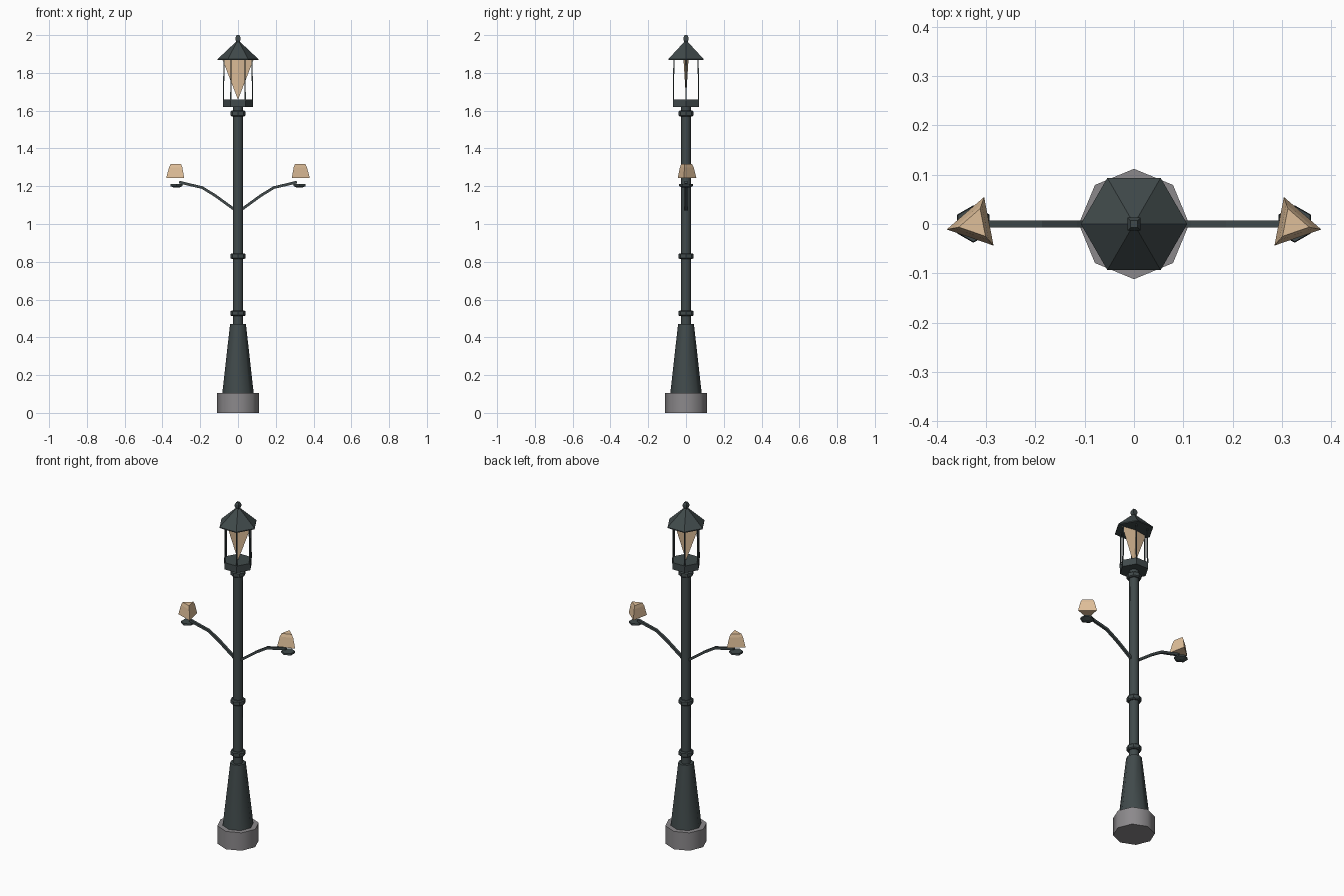
import bpy, bmesh, math
from mathutils import Vector

cube = bpy.data.objects.get("Cube")
if cube:
    bpy.data.objects.remove(cube, do_unlink=True)


def material(name, rgb):
    m = bpy.data.materials.new(name)
    m.use_nodes = True
    m.diffuse_color = (*rgb, 1)
    m.node_tree.nodes["Principled BSDF"].inputs["Base Color"].default_value = (*rgb, 1)
    return m


IRON = material("dark iron", (0.052, 0.068, 0.07))
STONE = material("grey stone", (0.26, 0.25, 0.26))
LAMP = material("warm lamp", (0.74, 0.52, 0.32))


def finish(name, bm, mat, smooth=None):
    bmesh.ops.recalc_face_normals(bm, faces=bm.faces)
    mesh = bpy.data.meshes.new(name)
    bm.to_mesh(mesh)
    bm.free()
    mesh.materials.append(mat)
    ob = bpy.data.objects.new(name, mesh)
    bpy.context.collection.objects.link(ob)
    if smooth:
        bpy.ops.object.select_all(action='DESELECT')
        ob.select_set(True)
        bpy.context.view_layer.objects.active = ob
        bpy.ops.object.shade_smooth_by_angle(angle=math.radians(smooth))
    return ob


def turned(name, profile, sides, mat, at=(0, 0), turn=0, flip=1, squash=1, smooth=None):
    """Stack of regular rings (radius, height), capped at both ends."""
    bm = bmesh.new()
    rings = []
    for r, z in profile:
        angles = [math.radians(turn) + math.tau * i / sides for i in range(sides)]
        rings.append([bm.verts.new((at[0] + flip * r * math.cos(a),
                                    at[1] + squash * r * math.sin(a), z)) for a in angles])
    for low, high in zip(rings, rings[1:]):
        for i in range(sides):
            j = (i + 1) % sides
            bm.faces.new((low[i], low[j], high[j], high[i]))
    bm.faces.new(rings[0])
    bm.faces.new(rings[-1])
    return finish(name, bm, mat, smooth)


def rod(name, points, radius, sides, mat):
    """Tube in the plane through the post axis, following the points."""
    bm = bmesh.new()
    pts = [Vector(p) for p in points]
    rings = []
    for i, p in enumerate(pts):
        d = (pts[min(i + 1, len(pts) - 1)] - pts[max(i - 1, 0)]).normalized()
        u = d.cross(Vector((0, 1, 0))).normalized()
        v = d.cross(u)
        rings.append([bm.verts.new(p + radius * (u * math.cos(a) + v * math.sin(a)))
                      for a in (math.tau * (k + 0.5) / sides for k in range(sides))])
    for a, b in zip(rings, rings[1:]):
        for k in range(sides):
            n = (k + 1) % sides
            bm.faces.new((a[k], a[n], b[n], b[k]))
    bm.faces.new(rings[0])
    bm.faces.new(rings[-1])
    return finish(name, bm, mat)


# Footing and post
turned("stone_footing", [(0.112, 0), (0.112, 0.105)], 8, STONE, smooth=50)
turned("tapered_plinth", [(0.083, 0.105), (0.042, 0.47)], 8, IRON, smooth=50)
turned("post", [(0.027, 0.46), (0.026, 1.63)], 8, IRON, smooth=50)
for i, z in enumerate((0.527, 0.83, 1.585)):
    turned(f"post_collar_{i + 1}", [(0.034, z - 0.015), (0.04, z - 0.01),
                                    (0.04, z + 0.01), (0.034, z + 0.015)], 8, IRON)

# Lantern
turned("lantern_tray", [(0.08, 1.62), (0.08, 1.66)], 6, IRON)
for i in range(6):
    a = math.tau * i / 6
    c, s = math.cos(a), math.sin(a)
    rod(f"lantern_bar_{i + 1}", [(0.077 * c, 0.077 * s, 1.655),
                                 (0.074 * c, 0.074 * s, 1.875)], 0.004, 4, IRON)
turned("lantern_glow", [(0.001, 1.66), (0.083, 1.872)], 4, LAMP, squash=0.16)
turned("lantern_roof", [(0.108, 1.868), (0.108, 1.873), (0.008, 1.967)], 6, IRON)
turned("roof_finial", [(0.01, 1.958), (0.018, 1.975), (0.018, 1.987), (0.01, 2.0)],
       4, IRON, turn=45)

# Side arms with cups and shades
for side, s in (("left", 1), ("right", -1)):
    rod(f"{side}_arm", [(s * x, 0, z) for x, z in
                        ((0.01, 1.07), (0.12, 1.15), (0.19, 1.193), (0.25, 1.207), (0.312, 1.222))],
        0.01, 4, IRON)
    turned(f"{side}_cup", [(0.015, 1.192), (0.038, 1.201), (0.036, 1.211)], 6, IRON,
           at=(s * 0.326, 0), turn=30, flip=s)
    turned(f"{side}_shade", [(0.058, 1.243), (0.043, 1.3), (0.033, 1.318)], 3, LAMP,
           at=(s * 0.323, 0), turn=-11, flip=s)
